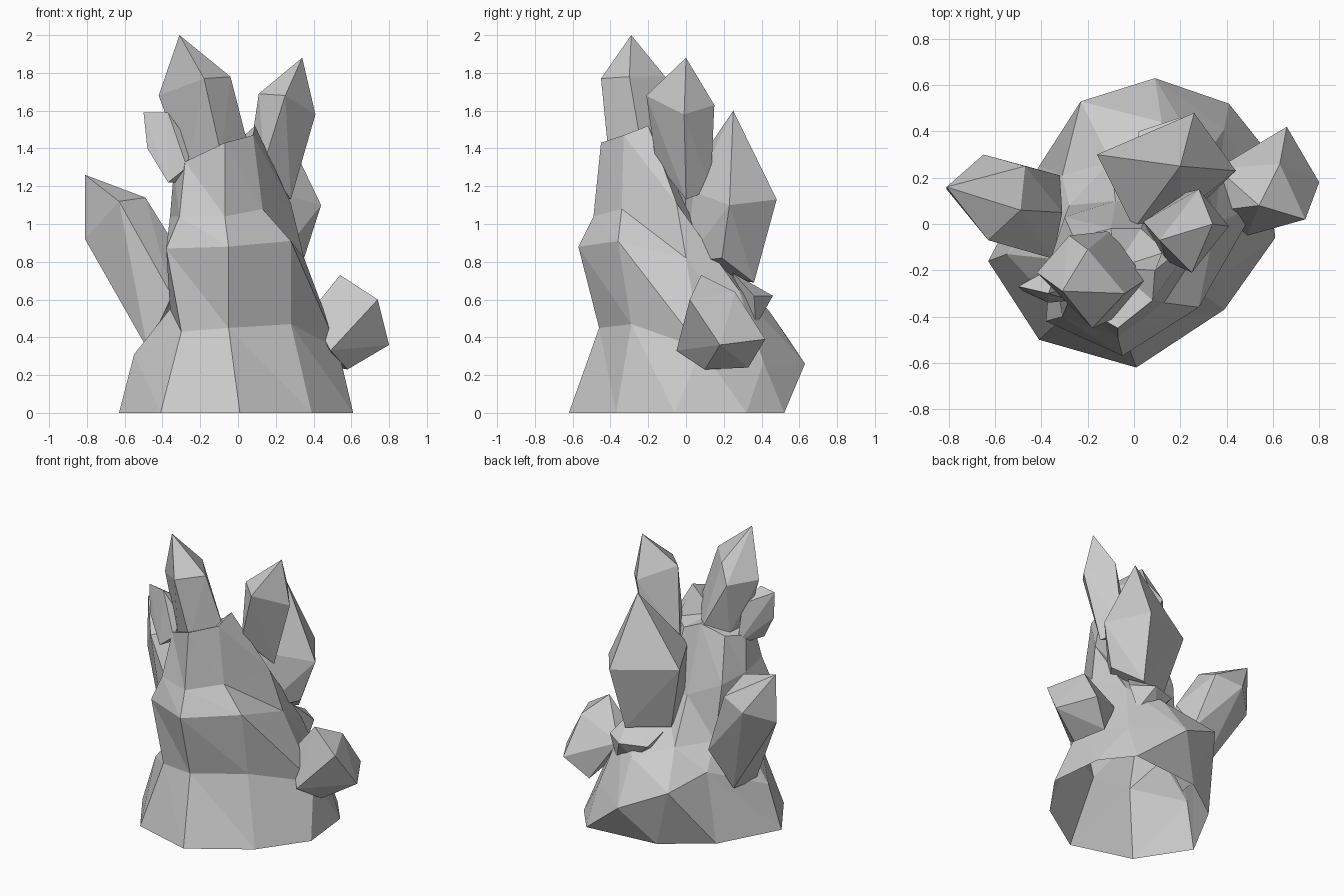
import bpy, bmesh
from mathutils import Vector


def finish(bm, name):
    bmesh.ops.recalc_face_normals(bm, faces=bm.faces[:])
    mesh = bpy.data.meshes.new(name)
    bm.to_mesh(mesh)
    bm.free()
    ob = bpy.data.objects.new(name, mesh)
    bpy.context.collection.objects.link(ob)
    return ob


def crystal(name, tip, upper, lower):
    """Faceted shard: hull of a tip, a shoulder ring and a root ring."""
    bm = bmesh.new()
    for p in [tip] + upper + lower:
        bm.verts.new(p)
    bmesh.ops.convex_hull(bm, input=bm.verts[:])
    loose = [v for v in bm.verts if not v.link_faces]
    bmesh.ops.delete(bm, geom=loose, context='VERTS')
    return finish(bm, name)


def loft(name, rings):
    """Skin equal-count rings with triangles; open below, fan on top."""
    bm = bmesh.new()
    loops = [[bm.verts.new(p) for p in ring] for ring in rings]
    n = len(loops[0])
    for a, b in zip(loops, loops[1:]):
        for i in range(n):
            j = (i + 1) % n
            bm.faces.new((a[i], a[j], b[i]))
            bm.faces.new((a[j], b[j], b[i]))
    top = loops[-1]
    c = bm.verts.new(sum((v.co for v in top), Vector()) / n)
    for i in range(n):
        bm.faces.new((top[i], top[(i + 1) % n], c))
    return finish(bm, name)


# Rock body: wide open foot, bulging back, column rising at the front
foot = [(-.63, -.16, 0), (-.41, -.50, 0), (.01, -.62, 0), (.39, -.37, 0), (.61, -.06, 0),
        (.57, .32, 0), (.41, .52, 0), (-.10, .47, 0), (-.41, .25, 0)]
skirt = [(-.55, -.13, .31), (-.30, -.40, .43), (-.05, -.46, .45), (.28, -.29, .47), (.53, .08, .34),
         (.39, .41, .27), (.09, .63, .26), (-.23, .53, .41), (-.31, .21, .46)]
belly = [(-.36, -.15, .55), (-.38, -.42, .87), (-.05, -.57, .88), (.28, -.36, .91), (.35, 0, .82),
         (.30, .28, .65), (.12, .44, .54), (-.10, .27, .60), (-.28, .08, .62)]
neck = [(-.36, -.15, 1.04), (-.31, -.40, 1.04), (-.07, -.49, 1.04), (.13, -.34, 1.08), (.28, -.05, 1.11),
        (.20, .08, .92), (.08, .10, .85), (-.08, .10, .90), (-.30, .03, 1.0)]
crown = [(-.34, -.18, 1.28), (-.28, -.33, 1.33), (-.07, -.45, 1.43), (.08, -.33, 1.47), (.09, -.20, 1.52),
         (.14, -.12, 1.31), (.03, -.02, 1.30), (-.10, -.02, 1.36), (-.26, -.06, 1.30)]
loft("rock_body", [foot, skirt, belly, neck, crown])

# Crystals growing out of the rock
crystal("tall_crystal", (-.31, -.29, 2.0),
        [(-.18, -.45, 1.77), (-.04, -.30, 1.78), (-.20, -.11, 1.78), (-.28, -.05, 1.66), (-.42, -.21, 1.68)],
        [(-.09, -.41, 1.37), (.05, -.24, 1.43), (-.10, -.03, 1.32), (-.25, -.12, 1.28), (-.27, -.28, 1.28)])

crystal("right_top_crystal", (.34, 0, 1.88),
        [(.25, -.21, 1.68), (.41, -.01, 1.58), (.28, .15, 1.63), (.11, -.07, 1.69)],
        [(.14, -.16, 1.33), (.28, 0, 1.13), (.20, .13, 1.18), (.04, .01, 1.22)])

crystal("back_crystal", (.20, .25, 1.60),
        [(.26, .48, 1.13), (.44, .23, 1.10), (.20, .04, 1.17), (0, -.02, 1.20), (-.16, .30, 1.17)],
        [(.22, .36, .69), (.35, .19, .82), (.20, .0, .80), (.0, -.02, .83), (-.04, .22, .71)])

crystal("left_crystal", (-.81, .16, 1.26),
        [(-.63, -.07, 1.12), (-.49, .06, 1.14), (-.47, .25, 1.05), (-.65, .30, 1.0), (-.81, .15, .92)],
        [(-.48, -.09, .34), (-.35, -.15, .62), (-.31, .05, .85), (-.32, .21, .62), (-.44, .10, .34)])

crystal("small_left_crystal", (-.50, -.27, 1.59),
        [(-.37, -.30, 1.59), (-.25, -.27, 1.42), (-.32, -.17, 1.50), (-.48, -.29, 1.40)],
        [(-.37, -.34, 1.22), (-.27, -.33, 1.30), (-.30, -.14, 1.22)])

crystal("small_right_crystal", (.54, .08, .73),
        [(.74, .02, .60), (.63, .26, .64), (.66, .42, .39), (.80, .18, .36)],
        [(.49, -.05, .33), (.58, .10, .23), (.52, .33, .24), (.38, .06, .53), (.36, .24, .50)])

crystal("back_stub", (.20, .46, .62),
        [(.34, .36, .62), (.02, .40, .62), (.0, .25, .68), (.26, .25, .74)],
        [(.28, .37, .46), (.14, .38, .50), (.05, .25, .55)])
